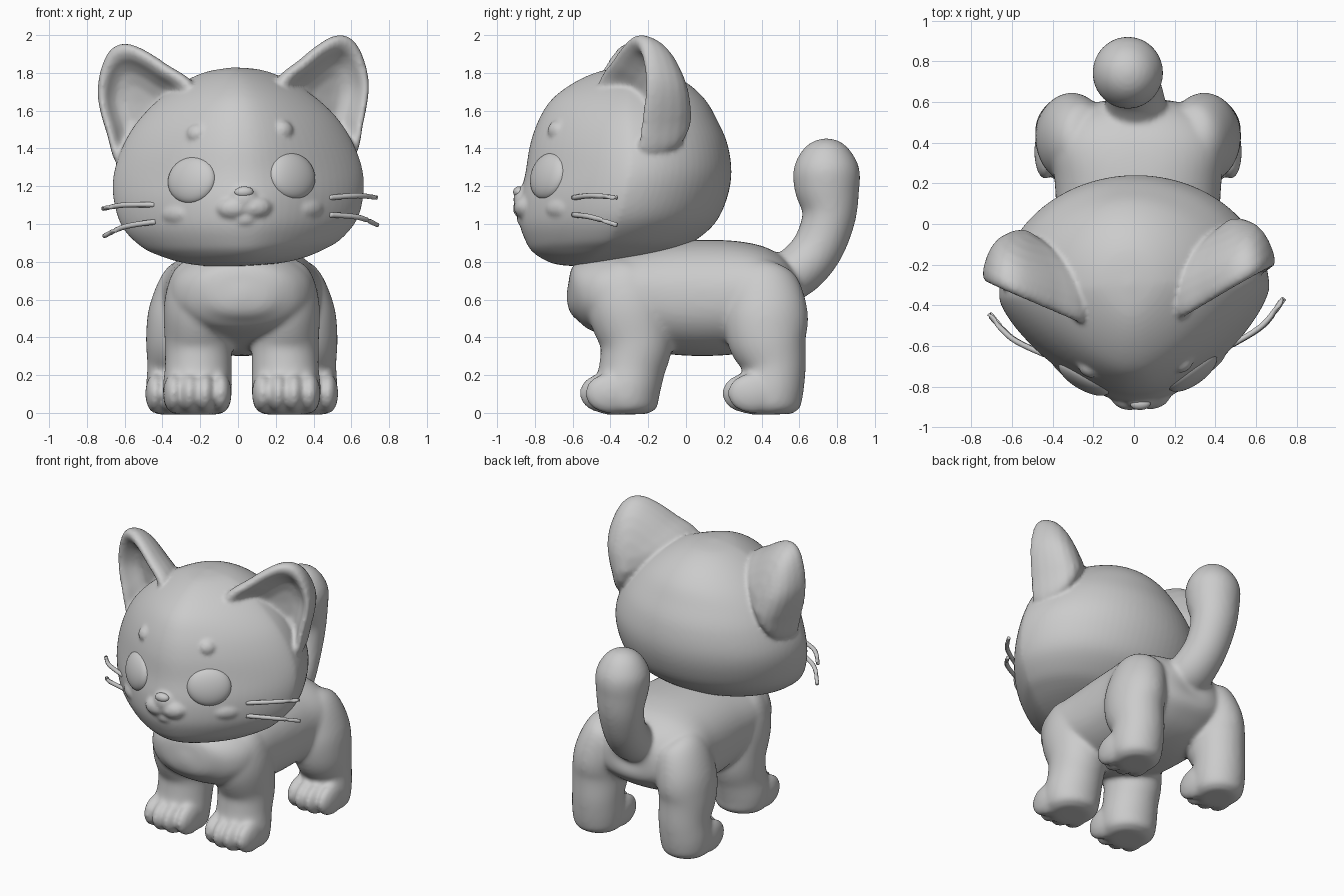
import bpy, bmesh, math
from mathutils import Vector, Matrix

if "Cube" in bpy.data.objects:
    bpy.data.objects.remove(bpy.data.objects["Cube"])

grey = bpy.data.materials.new("soft grey")
grey.diffuse_color = (0.6, 0.6, 0.6, 1)
grey.use_nodes = True
grey.node_tree.nodes["Principled BSDF"].inputs["Base Color"].default_value = grey.diffuse_color


def spline(rows, steps, closed=False):
    """Catmull-Rom interpolation of equal-length tuples."""
    n, out = len(rows), []
    for i in range(n if closed else n - 1):
        idx = [(i + k) % n if closed else min(max(i + k, 0), n - 1) for k in (-1, 0, 1, 2)]
        a, b, c, d = (rows[j] for j in idx)
        for s in range(steps):
            t = s / steps
            out.append(tuple(0.5 * (2 * q + (r - p) * t + (2 * p - 5 * q + 4 * r - w) * t * t
                                    + (3 * q - p - 3 * r + w) * t ** 3)
                             for p, q, r, w in zip(a, b, c, d)))
    if not closed:
        out.append(tuple(rows[-1]))
    return out


def skin(bm, rings):
    """Bridge rings of points into a closed surface."""
    vs = [[bm.verts.new(p) for p in ring] for ring in rings]
    n = len(vs[0])
    for a, b in zip(vs, vs[1:]):
        for i in range(n):
            j = (i + 1) % n
            bm.faces.new((a[i], a[j], b[j], b[i]))
    bm.faces.new(vs[0][::-1])
    bm.faces.new(vs[-1])


def power(v, e):
    return math.copysign(abs(v) ** e, v)


def tube(bm, stations, seg=48, steps=6, square=1.0):
    """Elliptical tube; a station is x, y, z, radius across, radius other way."""
    pts = spline(stations, steps)
    rings = []
    for i, p in enumerate(pts):
        t = Vector(pts[min(i + 1, len(pts) - 1)][:3]) - Vector(pts[max(i - 1, 0)][:3])
        t.normalize()
        side = Vector((1, 0, 0)) if abs(t.x) < 0.6 else Vector((0, 0, 1))
        side = (side - t * side.dot(t)).normalized()
        other = t.cross(side)
        rings.append([Vector(p[:3]) + side * (max(p[3], 0.004) * power(math.cos(a), square))
                      + other * (max(p[4], 0.004) * power(math.sin(a), square))
                      for a in (2 * math.pi * k / seg for k in range(seg))])
    skin(bm, rings)


def ball(bm, where, radii):
    """Ellipsoid at a point or in a local frame."""
    frame = where if isinstance(where, Matrix) else Matrix.Translation(where)
    bmesh.ops.create_uvsphere(bm, u_segments=32, v_segments=20, radius=1,
                              matrix=frame @ Matrix.Diagonal((*radii, 1)))


def finish(name, bm, matrix=None, voxel=None, smooth=3):
    bmesh.ops.remove_doubles(bm, verts=bm.verts, dist=0.0004)
    bmesh.ops.recalc_face_normals(bm, faces=bm.faces)
    if matrix:
        bmesh.ops.transform(bm, matrix=matrix, verts=bm.verts)
    for f in bm.faces:
        f.smooth = True
    me = bpy.data.meshes.new(name)
    bm.to_mesh(me)
    bm.free()
    me.materials.append(grey)
    ob = bpy.data.objects.new(name, me)
    bpy.context.collection.objects.link(ob)
    if voxel:
        r = ob.modifiers.new("blend", 'REMESH')
        r.mode, r.voxel_size, r.use_smooth_shade = 'VOXEL', voxel, True
        s = ob.modifiers.new("soften", 'SMOOTH')
        s.factor, s.iterations = 0.5, smooth
    return ob


# ---- body: torso, legs, toes and tail blended together
bm = bmesh.new()
tube(bm, [(0, -.63, .63, .03, .03), (0, -.605, .63, .18, .12), (0, -.53, .635, .31, .185),
          (0, -.38, .63, .385, .235), (0, -.1, .61, .395, .297), (0, .2, .61, .41, .305),
          (0, .40, .62, .43, .27), (0, .53, .63, .34, .20), (0, .60, .64, .18, .12),
          (0, .615, .64, .02, .02)], square=.88)
for s in (-1, 1):
    tube(bm, [(s * .19, -.30, .80, .03, .03), (s * .21, -.31, .74, .14, .17),
              (s * .235, -.305, .58, .175, .22), (s * .23, -.265, .38, .178, .195),
              (s * .23, -.285, .24, .177, .175), (s * .235, -.31, .12, .183, .172),
              (s * .235, -.315, .03, .168, .16), (s * .235, -.315, -.008, .12, .11)])
    tube(bm, [(s * .22, .40, .78, .03, .03), (s * .26, .40, .72, .14, .17),
              (s * .315, .42, .55, .172, .22), (s * .335, .43, .40, .172, .213),
              (s * .335, .465, .25, .165, .17), (s * .34, .455, .12, .167, .167),
              (s * .34, .45, .03, .153, .152), (s * .34, .45, -.008, .11, .11)])
    for k in (-1.5, -.5, .5, 1.5):
        back = .03 * (abs(k) > 1)
        ball(bm, (s * .235 + k * .083, -.43 + back, .104), (.057, .135, .107))
        ball(bm, (s * .34 + k * .078, .325 + back, .104), (.054, .135, .107))
tube(bm, [(-.01, .44, .68, .16, .11), (-.01, .57, .735, .15, .135), (-.03, .69, .86, .14, .135),
          (-.045, .757, 1.04, .15, .142), (-.05, .747, 1.2, .17, .174),
          (-.05, .742, 1.30, .17, .172), (-.05, .739, 1.385, .13, .13),
          (-.05, .737, 1.435, .075, .075), (-.05, .736, 1.455, .01, .01)])
finish("body", bm, Matrix.Translation((.02, 0, 0)), voxel=.014, smooth=12)

# ---- head: stacked rings of height, half width, front and back
TILT = (Matrix.Translation((0, -.3, 1.2)) @ Matrix.Rotation(math.radians(-2.3), 4, 'Y')
        @ Matrix.Rotation(math.radians(3), 4, 'Z') @ Matrix.Translation((0, .3, -1.2)))
ROWS = spline([(.775, 0, -.55, -.55), (.785, .2, -.68, -.40), (.81, .33, -.75, -.25),
               (.85, .44, -.81, -.08), (.9, .53, -.845, .03), (1.0, .62, -.88, .15),
               (1.13, .66, -.88, .215), (1.27, .66, -.85, .24), (1.42, .61, -.825, .22),
               (1.55, .53, -.78, .165), (1.66, .42, -.71, .10), (1.75, .29, -.59, 0),
               (1.81, .15, -.45, -.13), (1.83, 0, -.3, -.3)], 5)
POW, BLUNT = 1.35, .12


def front_y(x, w, f, b):
    """Pointed front half of a head ring, blunted at the middle."""
    c = f + .48 * (b - f)
    u = min(abs(x) / max(w, 1e-6), 1)
    u = (math.hypot(u, BLUNT) - BLUNT) / (math.hypot(1, BLUNT) - BLUNT)
    return c - (c - f) * max(1 - u ** POW, 0) ** (1 / POW)


def head_y(x, z):
    for lo, hi in zip(ROWS, ROWS[1:]):
        if lo[0] <= z <= hi[0]:
            t = (z - lo[0]) / (hi[0] - lo[0])
            return front_y(x, *(lo[k] + (hi[k] - lo[k]) * t for k in (1, 2, 3)))


def on_face(x, z, out=0):
    """Local frame on the face, its y axis pointing into the head."""
    e = .02
    n = Vector(((head_y(x + e, z) - head_y(x - e, z)) / (2 * e), -1,
                (head_y(x, z + e) - head_y(x, z - e)) / (2 * e))).normalized()
    t = Vector((0, 0, 1)).cross(n).normalized()
    m = Matrix((t, -n, n.cross(t))).transposed().to_4x4()
    m.translation = Vector((x, head_y(x, z), z)) + n * out
    return m


bm = bmesh.new()
rings = []
for z, w, f, b in ROWS:
    c = f + .48 * (b - f)
    ring = []
    for k in range(80):
        a = 2 * math.pi * k / 80
        ca, sa = math.cos(a), math.sin(a)
        x = power(ca, 1.3 if sa < 0 else 1) * w
        ring.append((x, front_y(x, w, f, b) if sa < 0 else c + (b - c) * sa, z))
    rings.append(ring)
skin(bm, rings)

# ears: rounded triangle rim, domed back thinning towards the tip, hollow front
EAR = [(.22, 1.71), (.37, 1.865), (.55, 1.975), (.665, 1.93), (.725, 1.73),
       (.685, 1.5), (.62, 1.33), (.42, 1.44)]
DOME = [(.02, .31), (.3, .30), (.55, .275), (.75, .235), (.88, .185), (.96, .125), (1, .06),
        (.99, .02), (.94, -.01), (.85, -.01), (.75, .015), (.65, .06), (.52, .10), (.3, .125),
        (.02, .13)]
for s in (-1, 1):
    rim = [Vector((x, -.47 + .5 * (x - .24), z)) for x, z in spline(EAR, 6, True)]
    mid = Vector((.54, -.32, 1.66))
    push = Vector((-.2, .98, 0))
    rings = []
    for k, d in DOME:
        ring = [mid + (p - mid) * k for p in rim]
        ring = [q + push * d * min(1.05, 1.05 - .9 * (q.z - 1.55)) for q in ring]
        rings.append([(s * q.x, q.y, q.z) for q in ring])
    skin(bm, rings)
    # muzzle lobes, cheek tufts and brow spots
    ball(bm, on_face(s * .066, 1.085, -.02), (.085, .055, .058))
    ball(bm, on_face(s * .37, 1.065, -.015), (.085, .03, .045))
    ball(bm, on_face(s * .24, 1.495, -.005), (.05, .03, .045))
ball(bm, on_face(0, 1.135, -.02), (.075, .055, .07))
ball(bm, on_face(0, 1.02, -.025), (.06, .04, .035))
finish("head", bm, TILT, voxel=.013, smooth=4)

# ---- nose
bm = bmesh.new()
ball(bm, on_face(0, 1.165, .012), (.05, .03, .03))
finish("nose", bm, TILT)

# ---- eyes and whiskers
for s, side in ((-1, "left"), (1, "right")):
    bm = bmesh.new()
    ball(bm, on_face(s * .275, 1.245, -.015), (.142, .055, .125))
    finish(side + "_eye", bm, TILT)
    for name, zs in (("upper", (1.12, 1.125, 1.11)), ("lower", (1.03, 1.01, .965))):
        bm = bmesh.new()
        xs, ys, rs = (.46, .62, .725), (-.62, -.53, -.405), (.014, .014, .012)
        tube(bm, [(s * x, y, z, r, r) for x, y, z, r in zip(xs, ys, zs, rs)], seg=10)
        finish(side + "_" + name + "_whisker", bm, TILT)
